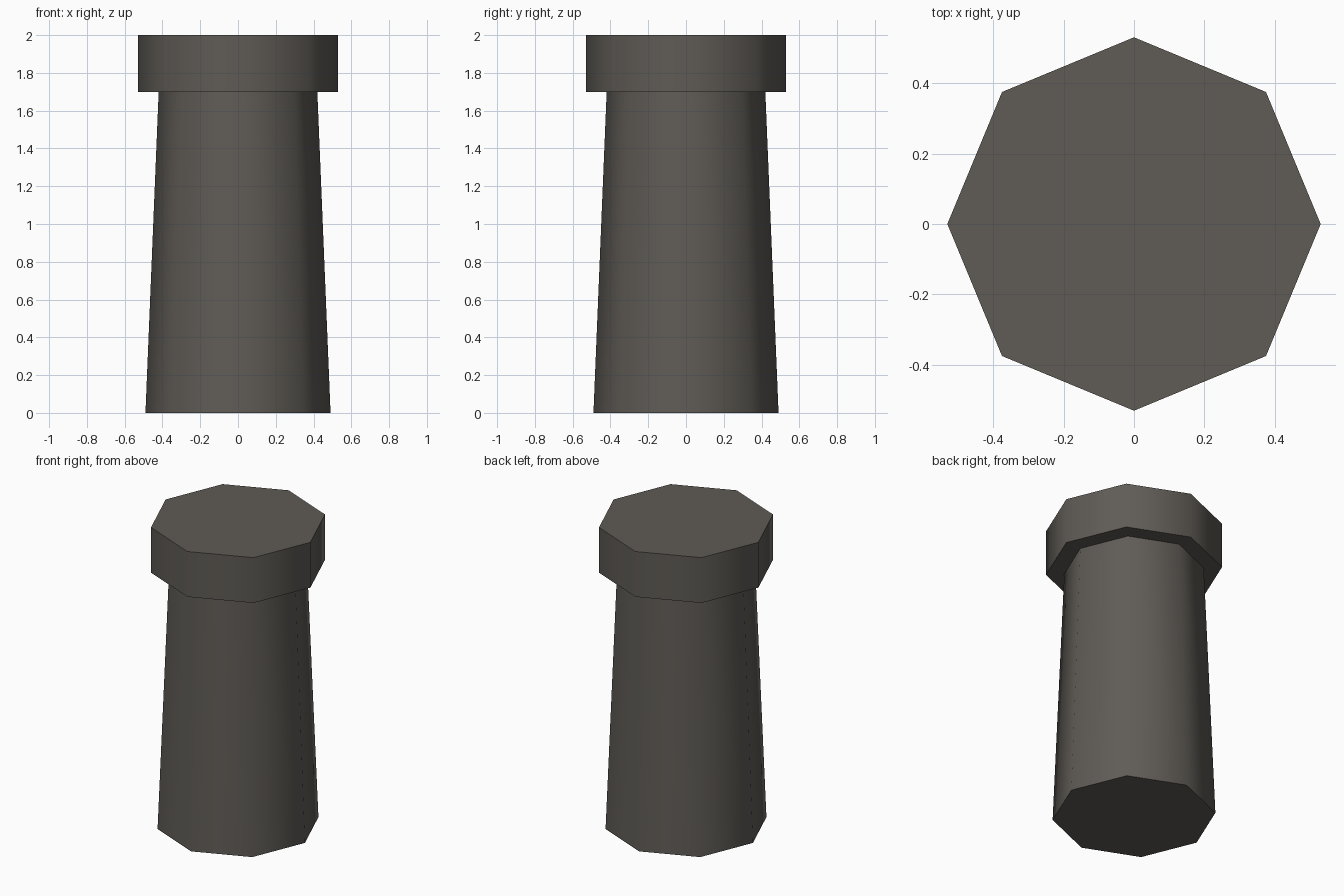
import bpy, math

if "Cube" in bpy.data.objects:
    bpy.data.objects.remove(bpy.data.objects["Cube"])

# Single dark stone colour
stone = bpy.data.materials.new("dark_stone")
stone.diffuse_color = (0.115, 0.105, 0.092, 1.0)
stone.use_nodes = True
stone.node_tree.nodes["Principled BSDF"].inputs["Base Color"].default_value = stone.diffuse_color


def octagon_part(name, r_bottom, r_top, z0, z1):
    """Eight-sided prism or frustum with softly shaded sides and crisp rims."""
    bpy.ops.mesh.primitive_cone_add(
        vertices=8, radius1=r_bottom, radius2=r_top, depth=z1 - z0,
        end_fill_type='NGON', location=(0, 0, (z0 + z1) / 2))
    ob = bpy.context.object
    ob.name = name
    ob.data.materials.append(stone)
    bpy.ops.object.shade_smooth_by_angle(angle=math.radians(50))
    return ob


# Tapered shaft
octagon_part("post_shaft", 0.49, 0.42, 0.0, 1.7)
# Wider cap block
octagon_part("post_cap", 0.53, 0.53, 1.7, 2.0)
